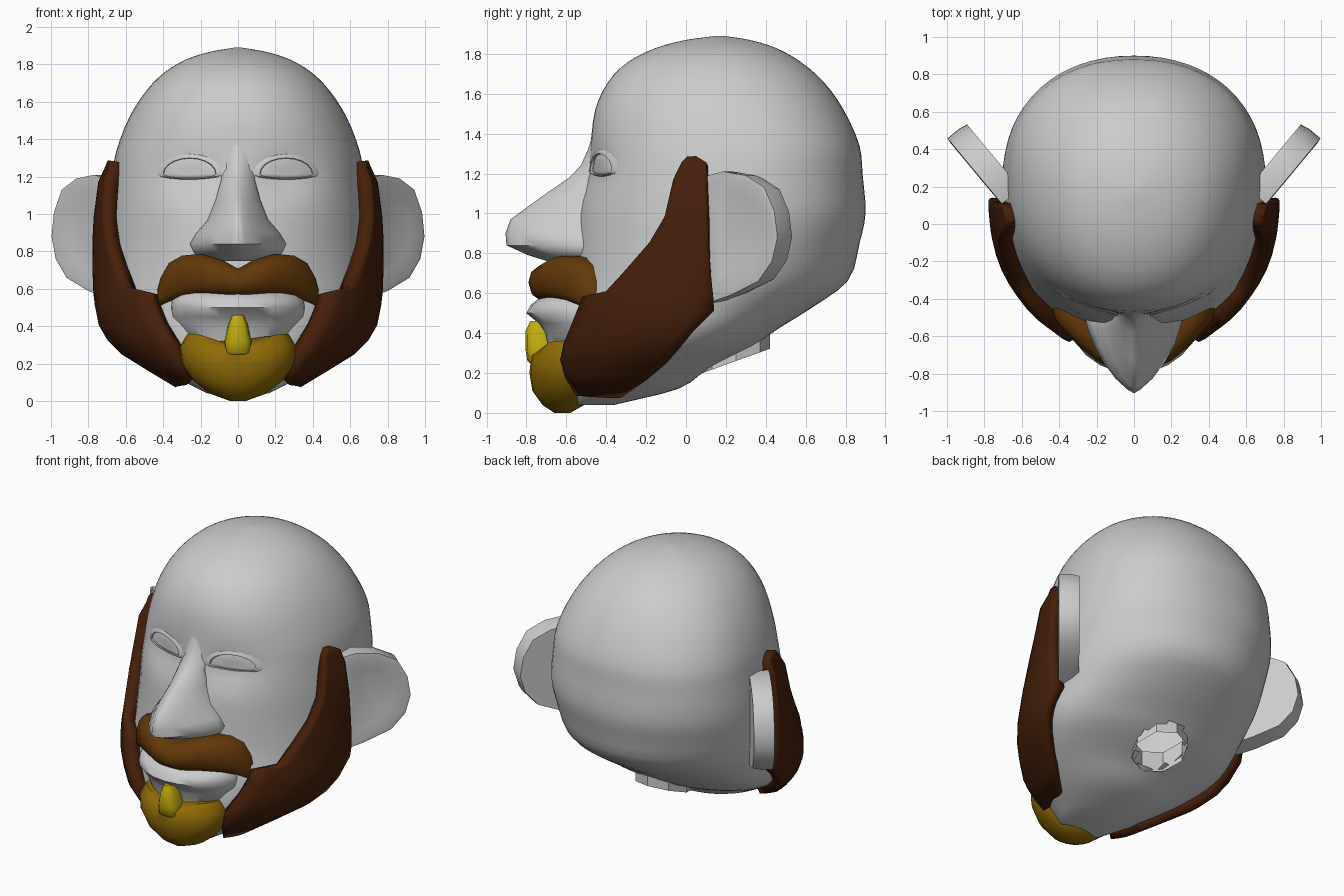
import bpy, bmesh, math
from mathutils import Vector

if "Cube" in bpy.data.objects:
    bpy.data.objects.remove(bpy.data.objects["Cube"])


def material(name, rgb):
    m = bpy.data.materials.new(name)
    m.use_nodes = True
    m.diffuse_color = (*rgb, 1)
    m.node_tree.nodes["Principled BSDF"].inputs["Base Color"].default_value = (*rgb, 1)
    return m


GREY = material("plain grey", (0.6, 0.6, 0.6))
BROWN = material("dark brown", (0.06, 0.014, 0.003))
TAN = material("warm brown", (0.125, 0.04, 0.003))
OCHRE = material("ochre", (0.28, 0.15, 0.002))
YELLOW = material("yellow", (0.54, 0.41, 0.005))


def finish(name, bm, mat, angle=50, mirror=False):
    bmesh.ops.recalc_face_normals(bm, faces=bm.faces)
    me = bpy.data.meshes.new(name)
    bm.to_mesh(me)
    bm.free()
    me.materials.append(mat)
    ob = bpy.data.objects.new(name, me)
    bpy.context.collection.objects.link(ob)
    bpy.ops.object.select_all(action="DESELECT")
    ob.select_set(True)
    bpy.context.view_layer.objects.active = ob
    bpy.ops.object.shade_smooth_by_angle(angle=math.radians(angle))
    if mirror:
        ob.modifiers.new("Mirror", "MIRROR")
    return ob


def skin(name, rings, mat, closed=True, caps=True, hole=None, **options):
    """Join rings of points into one surface, leaving out faces inside the hole."""
    bm = bmesh.new()
    rows = [[bm.verts.new(p) for p in ring] for ring in rings]
    n = len(rows[0])
    for a, b in zip(rows, rows[1:]):
        for i in range(n if closed else n - 1):
            j = (i + 1) % n
            bm.faces.new((a[i], a[j], b[j], b[i]))
    if caps:
        bm.faces.new(rows[0])
        bm.faces.new(rows[-1])
    if hole:
        inside = [f for f in bm.faces if hole(f.calc_center_median())]
        bmesh.ops.delete(bm, geom=inside, context="FACES")
    return finish(name, bm, mat, **options)


def spow(v, e):
    return math.copysign(abs(v) ** e, v)


def level(z, w, front, back, yc, e, n=24):
    """Horizontal section: half width, front and back y, y of the widest point, exponent."""
    ring = []
    for i in range(n):
        t = math.tau * i / n
        c, s = spow(math.cos(t), e), spow(math.sin(t), e)
        ring.append(Vector((w * s, yc - c * (yc - front if c > 0 else back - yc), z)))
    return ring


# Head sections: z, half width, front, back, widest y, exponent
HEAD = [
    (0.04, 0.16, -0.60, -0.36, -0.48, 1),
    (0.12, 0.32, -0.64, -0.04, -0.33, 1),
    (0.22, 0.48, -0.66, 0.11, -0.2, 1),
    (0.33, 0.61, -0.65, 0.33, -0.05, 1),
    (0.42, 0.67, -0.63, 0.46, 0.0, 1),
    (0.52, 0.69, -0.61, 0.62, 0.03, 1),
    (0.66, 0.70, -0.58, 0.81, 0.1, 1),
    (0.85, 0.705, -0.56, 0.87, 0.2, 0.97),
    (1.0, 0.70, -0.54, 0.90, 0.25, 0.93),
    (1.2, 0.675, -0.505, 0.885, 0.27, 0.9),
    (1.34, 0.65, -0.48, 0.87, 0.27, 0.9),
    (1.52, 0.58, -0.455, 0.79, 0.24, 0.92),
    (1.66, 0.49, -0.39, 0.69, 0.2, 0.94),
    (1.76, 0.39, -0.29, 0.575, 0.18, 0.97),
    (1.83, 0.27, -0.15, 0.45, 0.17, 1),
    (1.87, 0.14, -0.0, 0.32, 0.17, 1),
    (1.89, 0.02, 0.15, 0.19, 0.17, 1),
]


def slope(i, c):
    a, b = HEAD[max(i - 1, 0)], HEAD[min(i + 1, len(HEAD) - 1)]
    return (b[c] - a[c]) / (b[0] - a[0])


def section(z):
    """Smooth interpolation between the head sections."""
    i = max(k for k in range(len(HEAD) - 1) if HEAD[k][0] <= z)
    a, b = HEAD[i], HEAD[i + 1]
    h = b[0] - a[0]
    k = (z - a[0]) / h
    ease = k * k * (3 - 2 * k)
    return [z] + [a[c] + (b[c] - a[c]) * ease + h * k * (1 - k) * ((1 - k) * slope(i, c) - k * slope(i + 1, c))
                  for c in range(1, 6)]


def dent(x, z):
    """Depth of the eye socket."""
    return 0.045 * math.exp(-((abs(x) - 0.24) / 0.17) ** 2 - ((z - 1.2) / 0.1) ** 2)


def face_y(x, z):
    _, w, front, _, yc, e = section(z)
    return yc - (yc - front) * (1 - (abs(x) / w) ** (2 / e)) ** (e / 2) + dent(x, z)


def head_side(y, z, offset):
    """Point on the left side of the head, pushed outward."""
    _, w, front, back, yc, e = section(z)
    size = yc - front if y < yc else back - yc
    c = max(-0.97, min(0.97, (y - yc) / size))
    x = w * (1 - abs(c) ** (2 / e)) ** (e / 2)
    push = Vector((x / w ** 2, c / size, 0)).normalized() * offset
    return Vector((x, yc + c * size, z)) + push


# Skull and face, open where the neck joins
steps = 3
heights = [a[0] + (b[0] - a[0]) * k / steps for a, b in zip(HEAD, HEAD[1:]) for k in range(steps)]
rings = [level(*section(z), n=64) for z in heights + [HEAD[-1][0]]]
for ring in rings:
    for p in ring:
        if p.y < 0:
            p.y += dent(p.x, p.z)
skin("head", rings, GREY, angle=60,
     hole=lambda p: p.z < 0.5 and (p.x / 0.17) ** 2 + ((p.y - 0.25) / 0.16) ** 2 < 1)

# Neck stub with a sloped open end
rings = []
for drop in (0, 0.14):
    ring = level(0, 0.18, 0.08, 0.42, 0.25, 1, n=8)
    rings.append([p + Vector((0, 0, 0.17 + 0.36 * p.y + drop)) for p in ring])
skin("neck", rings, GREY, caps=False, angle=30)

# Nose
NOSE = [
    (1.42, 0.09, -0.46), (1.32, 0.085, -0.492), (1.24, 0.085, -0.528), (1.18, 0.09, -0.585),
    (1.08, 0.12, -0.73), (0.97, 0.165, -0.88), (0.9, 0.225, -0.905), (0.84, 0.26, -0.9),
    (0.79, 0.24, -0.79), (0.75, 0.16, -0.66),
]
skin("nose", [level(z, w, f, -0.38, -0.44 if z > 1.2 else -0.5, 1.4) for z, w, f in NOSE], GREY, angle=60)


# Eyes: almond plate with a raised lid rim
def eye_ring(scale, lift):
    ring = []
    for i in range(20):
        t = math.tau * i / 20
        x = 0.258 + 0.142 * scale * math.cos(t)
        z = 1.215 + scale * math.sin(t) * (0.085 if math.sin(t) > 0 else 0.025)
        ring.append((x, face_y(x, z) - lift, z))
    return ring


rim = [eye_ring(s, h) for s, h in ((1.3, -0.006), (1.1, 0.011), (1.0, 0.011), (0.97, -0.002))]
skin("eyelids", rim, GREY, caps=False, mirror=True)
ball = [eye_ring(s, h) for s, h in ((1.0, -0.002), (0.8, 0.006), (0.4, 0.012), (0.05, 0.013))]
skin("eyes", ball, GREY, mirror=True)

# Ears: thick slabs that flare outward and back
EAR = [
    (0, 1.19), (0.1, 1.21), (0.25, 1.19), (0.37, 1.13), (0.435, 1.01), (0.455, 0.88),
    (0.42, 0.76), (0.33, 0.66), (0.15, 0.59), (0, 0.55),
]
along, across = Vector((0.64, 0.77, 0)), Vector((-0.77, 0.64, 0))


def ear_ring(scale, depth):
    root = Vector((0.715, 0.1, 0.0))
    return [root + along * (0.2 + (u - 0.2) * scale) + across * depth
            + Vector((0, 0, 0.9 + (z - 0.9) * scale)) for u, z in EAR]


skin("ears", [ear_ring(0.6, 0.025), ear_ring(0.9, 0.008), ear_ring(1, 0.012), ear_ring(1, 0.09),
              ear_ring(0.96, 0.14)], GREY, angle=40, mirror=True)

# Full beard: thick shell following the jaw; z, front y, back y
BEARD = [
    (1.28, 0.02, 0.06), (1.24, -0.01, 0.11), (1.16, -0.04, 0.115), (0.98, -0.08, 0.12),
    (0.85, -0.15, 0.12), (0.7, -0.27, 0.125), (0.6, -0.35, 0.13), (0.575, -0.46, 0.13),
    (0.52, -0.48, 0.13), (0.42, -0.52, 0.03), (0.35, -0.55, -0.03), (0.28, -0.57, -0.1),
    (0.2, -0.57, -0.2), (0.11, -0.52, -0.33),
]
rows = []
for z, y0, y1 in BEARD:
    push = 0.035 if 0.2 < z < 1.2 else 0.01
    rows.append([head_side(y0 + (y1 - y0) * i / 9, z, push) for i in range(10)])
beard = skin("beard", rows, BROWN, closed=False, caps=False, mirror=True)
shell = beard.modifiers.new("Thickness", "SOLIDIFY")
shell.thickness, shell.offset = 0.085, 0

# Moustache: x, centre z, half height, centre y, half depth
MOUSTACHE = [
    (0, 0.63, 0.08, -0.62, 0.16), (0.08, 0.655, 0.1, -0.62, 0.17), (0.2, 0.675, 0.115, -0.58, 0.15),
    (0.3, 0.665, 0.115, -0.53, 0.12), (0.37, 0.635, 0.105, -0.49, 0.085), (0.415, 0.585, 0.075, -0.47, 0.05),
    (0.43, 0.57, 0.03, -0.46, 0.02),
]
turns = [math.tau * i / 14 for i in range(14)]
rings = [[(x, y + d * spow(math.cos(t), 0.8), z + h * spow(math.sin(t), 0.8)) for t in turns]
         for x, z, h, y, d in MOUSTACHE]
skin("moustache", rings, TAN, caps=False, mirror=True)

# Lips
LIPS = [(0.58, 0.34, -0.73), (0.54, 0.36, -0.78), (0.5, 0.365, -0.8), (0.45, 0.36, -0.74),
        (0.4, 0.33, -0.71), (0.3, 0.28, -0.69)]
skin("lips", [level(z, w, f, -0.38, -0.46, 1) for z, w, f in LIPS], GREY, angle=70)

# Chin tuft, its top edge dipping at the front
TUFT = [(0.0, 0.04, -0.66, -0.58), (0.04, 0.15, -0.72, -0.51), (0.11, 0.24, -0.77, -0.47),
        (0.2, 0.3, -0.785, -0.46), (0.29, 0.31, -0.775, -0.47), (0.36, 0.27, -0.73, -0.48)]
rings = [level(z, w, f, b, -0.58, 0.95) for z, w, f, b in TUFT]
for p in rings[-1]:
    p.z -= 0.07 * max(0, 1 - abs(p.x) / 0.22)
skin("chin_tuft", rings, OCHRE)

# Small tuft under the lip
PATCH = [(0.24, 0.055, -0.77), (0.26, 0.073, -0.795), (0.32, 0.073, -0.805), (0.41, 0.052, -0.805),
         (0.46, 0.032, -0.78)]
skin("lip_tuft", [level(z, w, f, -0.66, -0.72, 0.7, n=12) for z, w, f in PATCH], YELLOW)
